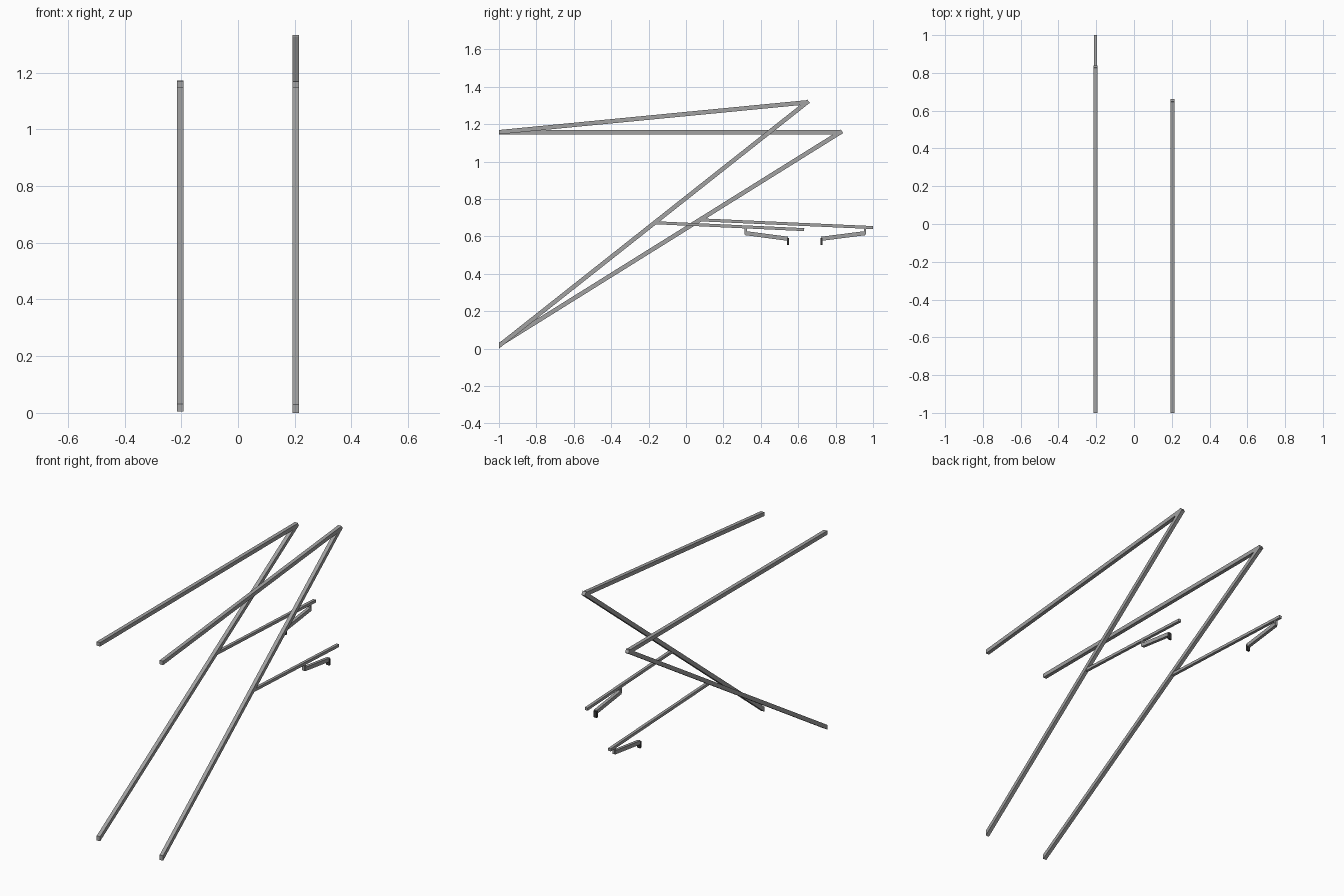
import bpy, bmesh
from mathutils import Vector

if "Cube" in bpy.data.objects:
    bpy.data.objects.remove(bpy.data.objects["Cube"])


def material(name, v):
    m = bpy.data.materials.new(name)
    m.diffuse_color = (v, v, v, 1)
    m.use_nodes = True
    m.node_tree.nodes["Principled BSDF"].inputs["Base Color"].default_value = m.diffuse_color
    return m


STEEL = material("grey steel", 0.36)
DARK = material("dark tip", 0.04)


def bar(name, x, p0, p1, thick, width, mat=STEEL, plumb=False):
    """Square bar between two (y, z) points; plumb gives a vertical cut at the start."""
    a, b = Vector(p0), Vector(p1)
    d = (b - a).normalized()
    n = Vector((-d.y, d.x)) * thick / 2
    s = Vector((0, thick / 2 / d.x)) if plumb else n
    outline = [a - s, b - n, b + n, a + s]
    bm = bmesh.new()
    face = bm.faces.new([bm.verts.new((x - width / 2, p.x, p.y)) for p in outline])
    ext = bmesh.ops.extrude_face_region(bm, geom=[face])
    verts = [e for e in ext["geom"] if isinstance(e, bmesh.types.BMVert)]
    bmesh.ops.translate(bm, verts=verts, vec=(width, 0, 0))
    bmesh.ops.recalc_face_normals(bm, faces=bm.faces)
    me = bpy.data.meshes.new(name)
    bm.to_mesh(me)
    bm.free()
    me.materials.append(mat)
    ob = bpy.data.objects.new(name, me)
    bpy.context.collection.objects.link(ob)
    return ob


def frame(side, x, foot, tip, rail_end, arm_start, arm_end, post, hook_y):
    # top rail and diagonal strut, both cut plumb at the wall
    bar(side + "_top_rail", x, (-1, 1.157), rail_end, 0.023, 0.022, plumb=True)
    bar(side + "_diagonal_strut", x, (-1, foot), tip, 0.023, 0.022, plumb=True)
    # thinner arm reaching out from the strut
    bar(side + "_arm", x, arm_start, arm_end, 0.016, 0.017)
    # hanging post, sloping lever and dark tip
    bar(side + "_post", x, (post, 0.648), (post, 0.610), 0.013, 0.014)
    bar(side + "_lever", x, (post, 0.617), (hook_y, 0.587), 0.022, 0.018)
    bar(side + "_lever_tip", x, (hook_y, 0.592), (hook_y, 0.555), 0.012, 0.02, DARK)


frame("left", -0.204, 0.0186, (0.834, 1.162), (0.832, 1.157),
      (0.08, 0.688), (0.999, 0.647), 0.957, 0.724)
frame("right", 0.204, 0.0147, (0.655, 1.323), (0.650, 1.317),
      (-0.17, 0.673), (0.632, 0.636), 0.319, 0.545)
